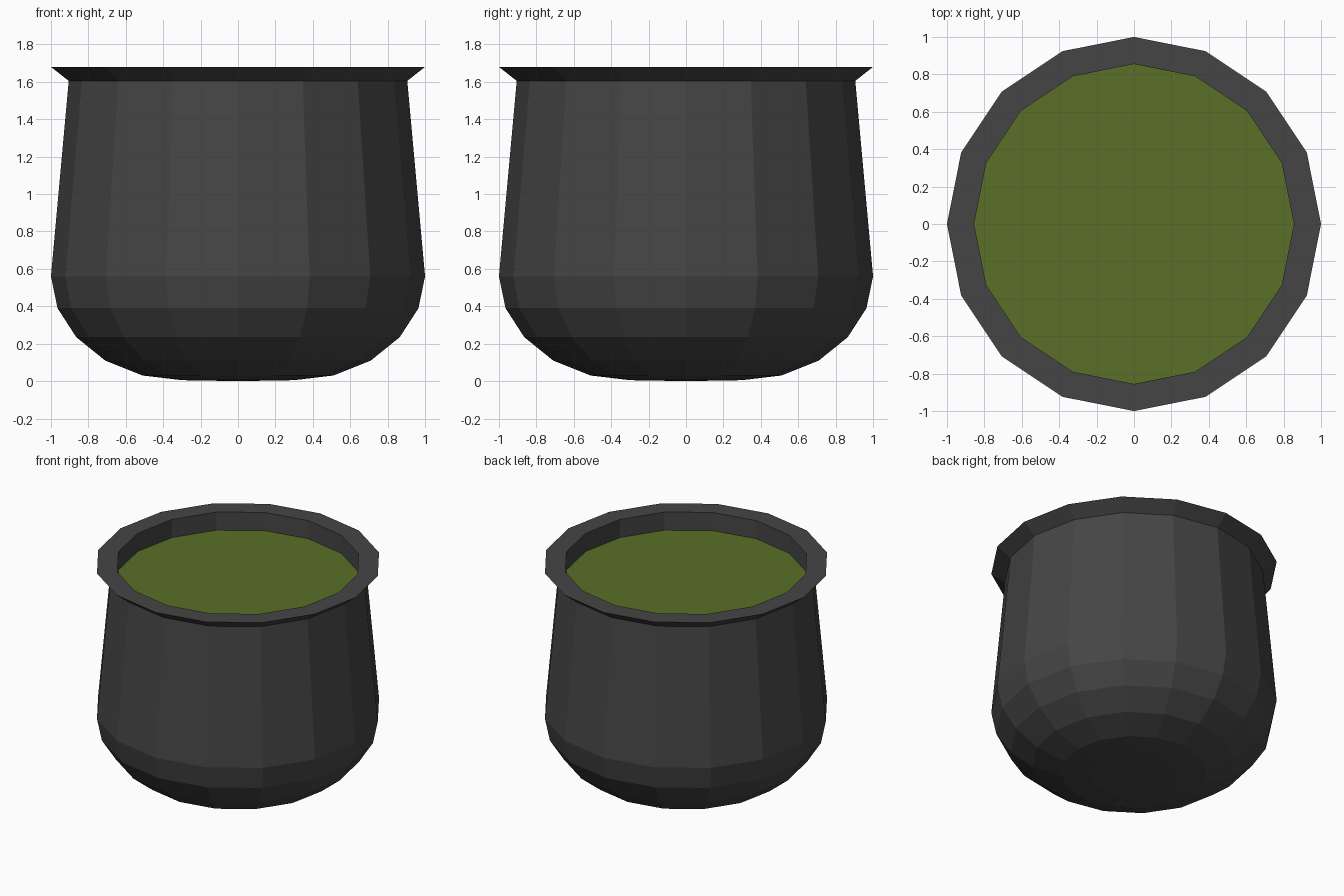
import bpy, bmesh
from math import cos, sin, pi

if "Cube" in bpy.data.objects:
    bpy.data.objects.remove(bpy.data.objects["Cube"])

SIDES = 16


def lathe(name, profile, color):
    """Revolve (radius, z) points around z; radius 0 makes a pole."""
    bm = bmesh.new()
    rings = []
    for r, z in profile:
        count = SIDES if r > 0 else 1
        rings.append([bm.verts.new((r * cos(2 * pi * i / SIDES), r * sin(2 * pi * i / SIDES), z))
                      for i in range(count)])
    for a, b in zip(rings, rings[1:]):
        for i in range(SIDES):
            j = i + 1
            quad = [a[i % len(a)], a[j % len(a)], b[j % len(b)], b[i % len(b)]]
            bm.faces.new(list(dict.fromkeys(quad)))
    mesh = bpy.data.meshes.new(name)
    bm.to_mesh(mesh)
    bm.free()
    mat = bpy.data.materials.new(name + "_material")
    mat.diffuse_color = color
    mat.use_nodes = True
    mat.node_tree.nodes["Principled BSDF"].inputs["Base Color"].default_value = mat.diffuse_color
    mesh.materials.append(mat)
    obj = bpy.data.objects.new(name, mesh)
    bpy.context.collection.objects.link(obj)
    return obj


# Pot: rounded base, tapering wall, flared rim, short inner wall
lathe("pot", [(0, 0), (0.30, 0.005), (0.51, 0.03), (0.71, 0.11), (0.865, 0.235),
              (0.965, 0.39), (1.0, 0.56), (0.905, 1.605), (1.0, 1.68),
              (0.855, 1.68), (0.855, 1.54)], (0.06, 0.06, 0.06, 1))

# Green liquid surface just below the rim
lathe("liquid", [(0.855, 1.54), (0, 1.54)], (0.10, 0.16, 0.02, 1))
